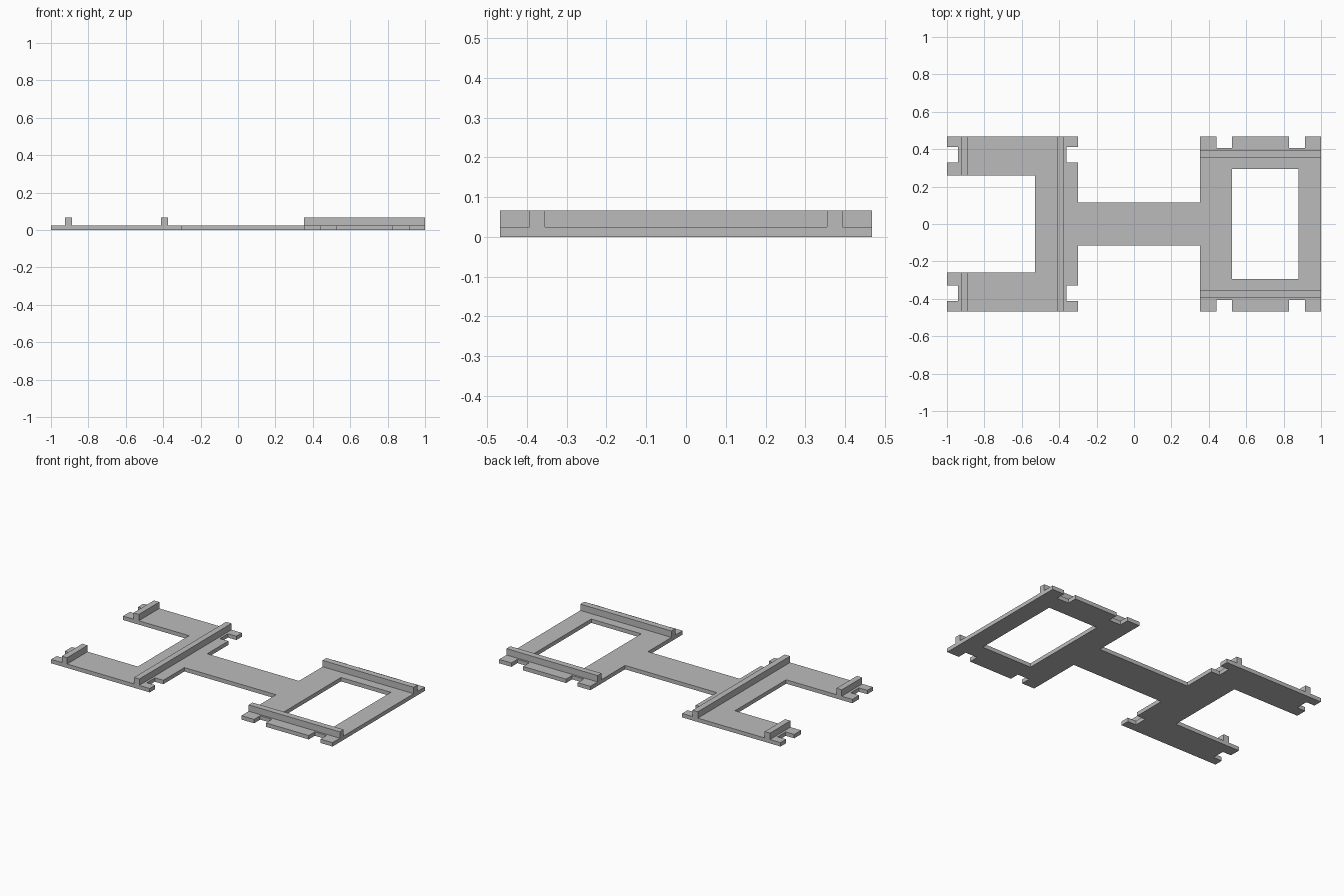
import bpy, bmesh

cube = bpy.data.objects.get("Cube")
if cube:
    bpy.data.objects.remove(cube, do_unlink=True)

PLATE, TOP = 0.025, 0.066      # plate thickness, rib top height
EDGE = 0.468                   # half depth of the plate

grey = bpy.data.materials.new("plain_grey")
grey.use_nodes = True
colour = (0.5, 0.5, 0.5, 1)
grey.diffuse_color = colour
grey.node_tree.nodes["Principled BSDF"].inputs["Base Color"].default_value = colour


def slab(name, outline, z0, z1):
    """Extrude an outline on one side of y = 0 and mirror it to the other."""
    bm = bmesh.new()
    face = bm.faces.new([bm.verts.new((x, y, z0)) for x, y in outline])
    up = bmesh.ops.extrude_face_region(bm, geom=[face], use_keep_orig=True)["geom"]
    for v in up:
        if isinstance(v, bmesh.types.BMVert):
            v.co.z = z1
    # Open the walls on the mirror line so the halves join
    seam = [f for f in bm.faces if all(abs(v.co.y) < 1e-6 for v in f.verts)]
    bmesh.ops.delete(bm, geom=seam, context="FACES")
    bmesh.ops.recalc_face_normals(bm, faces=bm.faces)
    mesh = bpy.data.meshes.new(name)
    bm.to_mesh(mesh)
    bm.free()
    mesh.materials.append(grey)
    obj = bpy.data.objects.new(name, mesh)
    bpy.context.collection.objects.link(obj)
    mirror = obj.modifiers.new("mirror", "MIRROR")
    mirror.use_axis = (False, True, False)
    return obj


def rib(name, x0, x1, y0, y1):
    slab(name, [(x0, y0), (x1, y0), (x1, y1), (x0, y1)], PLATE, TOP)


def side_notch(x, inner):
    return [(x, 0.33), (inner, 0.33), (inner, 0.412), (x, 0.412)]


def edge_notch(x0, x1):
    return [(x0, EDGE), (x0, 0.406), (x1, 0.406), (x1, EDGE)]


# Base plate: forked end, bridge and framed end in one outline
fork = [(-0.53, 0), (-0.53, 0.26), (-1, 0.26)] + side_notch(-1, -0.94)
fork += [(-1, EDGE), (-0.3, EDGE)] + side_notch(-0.3, -0.36)[::-1]
bridge = [(-0.3, 0.116), (0.352, 0.116)]
frame = [(0.352, EDGE)] + edge_notch(0.442, 0.525) + edge_notch(0.83, 0.914)
frame += [(1, EDGE), (1, 0)]
window = [(0.88, 0), (0.88, 0.295), (0.525, 0.295), (0.525, 0)]
slab("base_plate", fork + bridge + frame + window, 0, PLATE)

# Raised ribs
rib("fork_tip_ribs", -0.925, -0.887, 0.26, EDGE)
rib("fork_cross_rib", -0.412, -0.374, 0, EDGE)
rib("frame_ribs", 0.352, 1, 0.355, 0.394)
